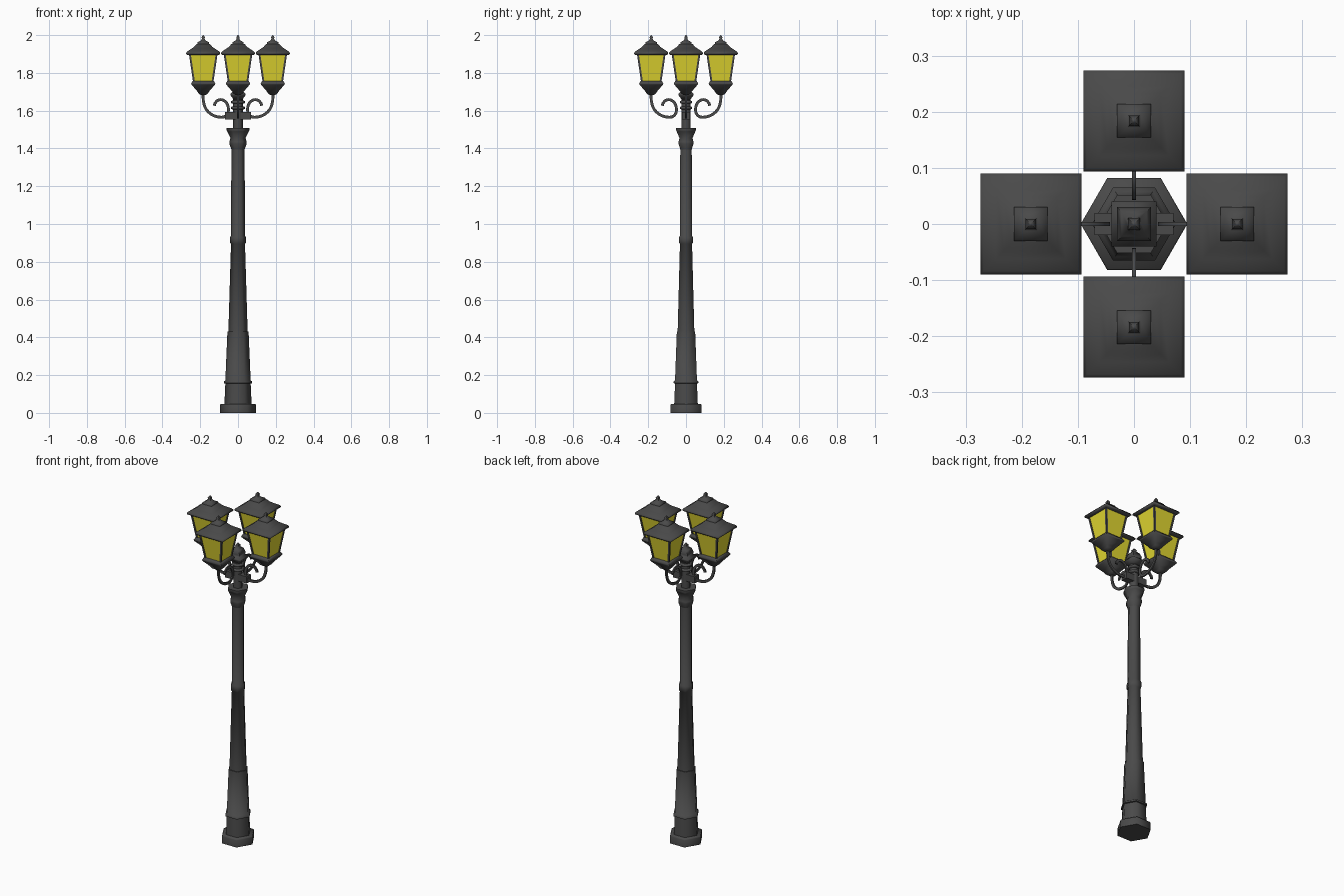
import bpy, bmesh, math
from mathutils import Vector, Matrix

cube = bpy.data.objects.get("Cube")
if cube:
    bpy.data.objects.remove(cube)


def material(name, rgb, rough):
    m = bpy.data.materials.new(name)
    m.use_nodes = True
    m.diffuse_color = (*rgb, 1)
    bsdf = m.node_tree.nodes["Principled BSDF"]
    bsdf.inputs["Base Color"].default_value = (*rgb, 1)
    bsdf.inputs["Roughness"].default_value = rough
    return m


IRON = material("dark iron", (0.068, 0.068, 0.068), 0.6)
GLASS = material("yellow glass", (0.75, 0.67, 0.03), 0.5)


def finish(name, bm, mat, matrix=Matrix()):
    bmesh.ops.recalc_face_normals(bm, faces=bm.faces)
    mesh = bpy.data.meshes.new(name)
    bm.to_mesh(mesh)
    bm.free()
    mesh.materials.append(mat)
    ob = bpy.data.objects.new(name, mesh)
    bpy.context.collection.objects.link(ob)
    ob.matrix_world = matrix
    bpy.ops.object.select_all(action='DESELECT')
    ob.select_set(True)
    bpy.context.view_layer.objects.active = ob
    bpy.ops.object.shade_smooth_by_angle(angle=math.radians(70))


def skin(bm, rings):
    """Join successive vertex rings with quads and cap both ends."""
    n = len(rings[0])
    for a, b in zip(rings, rings[1:]):
        for i in range(n):
            j = (i + 1) % n
            bm.faces.new((a[i], a[j], b[j], b[i]))
    bm.faces.new(rings[0])
    bm.faces.new(rings[-1])


def stack(name, profile, sides, mat=IRON, matrix=Matrix()):
    """Polygonal column; square ones use half widths, others corner radii."""
    bm = bmesh.new()
    turn, grow = (math.pi / 4, math.sqrt(2)) if sides == 4 else (0, 1)
    rings = []
    for r, z in profile:
        rings.append([bm.verts.new((r * grow * math.cos(turn + math.tau * i / sides),
                                    r * grow * math.sin(turn + math.tau * i / sides), z))
                      for i in range(sides)])
    skin(bm, rings)
    finish(name, bm, mat, matrix)


def bar(name, p, q, width, matrix):
    """Square bar between two points."""
    bm = bmesh.new()
    side = Vector((width / 2, 0, 0))
    fwd = Vector((0, width / 2, 0))
    rings = [[bm.verts.new(Vector(c) + sx * side + sy * fwd)
              for sx, sy in ((1, 1), (-1, 1), (-1, -1), (1, -1))] for c in (p, q)]
    skin(bm, rings)
    finish(name, bm, IRON, matrix)


def smooth_path(points, steps=5):
    """Catmull-Rom path through the points."""
    pts = [Vector(p) for p in points]
    pts = [2 * pts[0] - pts[1]] + pts + [2 * pts[-1] - pts[-2]]
    out = []
    for a, b, c, d in zip(pts, pts[1:], pts[2:], pts[3:]):
        for k in range(steps):
            t = k / steps
            out.append(0.5 * (2 * b + (c - a) * t + (2 * a - 5 * b + 4 * c - d) * t ** 2
                              + (3 * b - a - 3 * c + d) * t ** 3))
    return out + [pts[-2]]


def scroll(name, points, width, height, matrix):
    """Flat iron strap swept along a path in the x-z plane."""
    path = smooth_path(points)
    bm = bmesh.new()
    rings = []
    for i, p in enumerate(path):
        t = (path[min(i + 1, len(path) - 1)] - path[max(i - 1, 0)]).normalized()
        n = Vector((-t.y, t.x)) * height / 2
        rings.append([bm.verts.new((p.x + s * n.x, w * width / 2, p.y + s * n.y))
                      for s, w in ((1, 1), (1, -1), (-1, -1), (-1, 1))])
    skin(bm, rings)
    finish(name, bm, IRON, matrix)


# Hexagonal post
stack("base_plinth", [(0.095, 0), (0.095, 0.042), (0.092, 0.048)], 6)
stack("lower_post", [(0.072, 0.048), (0.067, 0.155), (0.075, 0.157), (0.075, 0.167),
                     (0.067, 0.172), (0.056, 0.43)], 6)
stack("middle_post", [(0.051, 0.43), (0.037, 0.895), (0.042, 0.9), (0.042, 0.93),
                      (0.037, 0.938), (0.035, 1.4)], 6)
stack("capital", [(0.035, 1.395), (0.046, 1.425), (0.046, 1.435), (0.04, 1.455),
                  (0.057, 1.49), (0.06, 1.495), (0.06, 1.508)], 6)

# Neck, hub and finial
stack("neck", [(0.026, 1.5), (0.026, 1.7)], 6)
for z in (1.615, 1.645):
    stack("neck_ring", [(0.03, z - 0.008), (0.038, z - 0.004),
                        (0.038, z + 0.004), (0.03, z + 0.008)], 6)
stack("finial", [(0.024, 1.66), (0.04, 1.682), (0.04, 1.69), (0.028, 1.7), (0.03, 1.712),
                 (0.022, 1.735), (0.009, 1.748), (0.011, 1.755), (0.002, 1.768)], 4)
for s in (-1, 1):
    stack("hub_block", [(0.02, 0), (0.02, 0.07)], 4,
          matrix=Matrix.Translation((0, 0, 1.572)) @ Matrix.Rotation(s * math.pi / 2, 4, 'Y'))

ARM = [(0.185, 1.7), (0.183, 1.65), (0.17, 1.61), (0.143, 1.582), (0.11, 1.568),
       (0.075, 1.567), (0.055, 1.585), (0.051, 1.612), (0.06, 1.64), (0.082, 1.657),
       (0.106, 1.655), (0.122, 1.638), (0.124, 1.626)]
LOW, HIGH = 1.757, 1.897    # glass height range

# Four arms, each carrying a lantern
for k in range(4):
    spin = Matrix.Rotation(k * math.pi / 2, 4, 'Z')
    place = spin @ Matrix.Translation((0.184, 0, 0))
    scroll("scroll_arm", ARM, 0.008, 0.015, spin)
    stack("lantern_cup", [(0.012, 1.682), (0.024, 1.69), (0.032, 1.703), (0.062, 1.738),
                          (0.064, 1.745), (0.056, 1.758)], 4, matrix=place)
    stack("lantern_glass", [(0.05, LOW), (0.072, HIGH)], 4, GLASS, place)
    for sx in (-1, 1):
        for sy in (-1, 1):
            bar("lantern_corner_bar", (sx * 0.049, sy * 0.049, LOW - 0.004),
                (sx * 0.071, sy * 0.071, HIGH + 0.004), 0.01, place)
    stack("lantern_roof", [(0.082, 1.894), (0.09, 1.9), (0.09, 1.906), (0.084, 1.914),
                           (0.062, 1.928), (0.048, 1.938), (0.034, 1.954)], 4, matrix=place)
    stack("lantern_cap", [(0.03, 1.95), (0.03, 1.962), (0.012, 1.972), (0.007, 1.98),
                          (0.009, 1.988), (0.002, 2.0)], 4, matrix=place)
